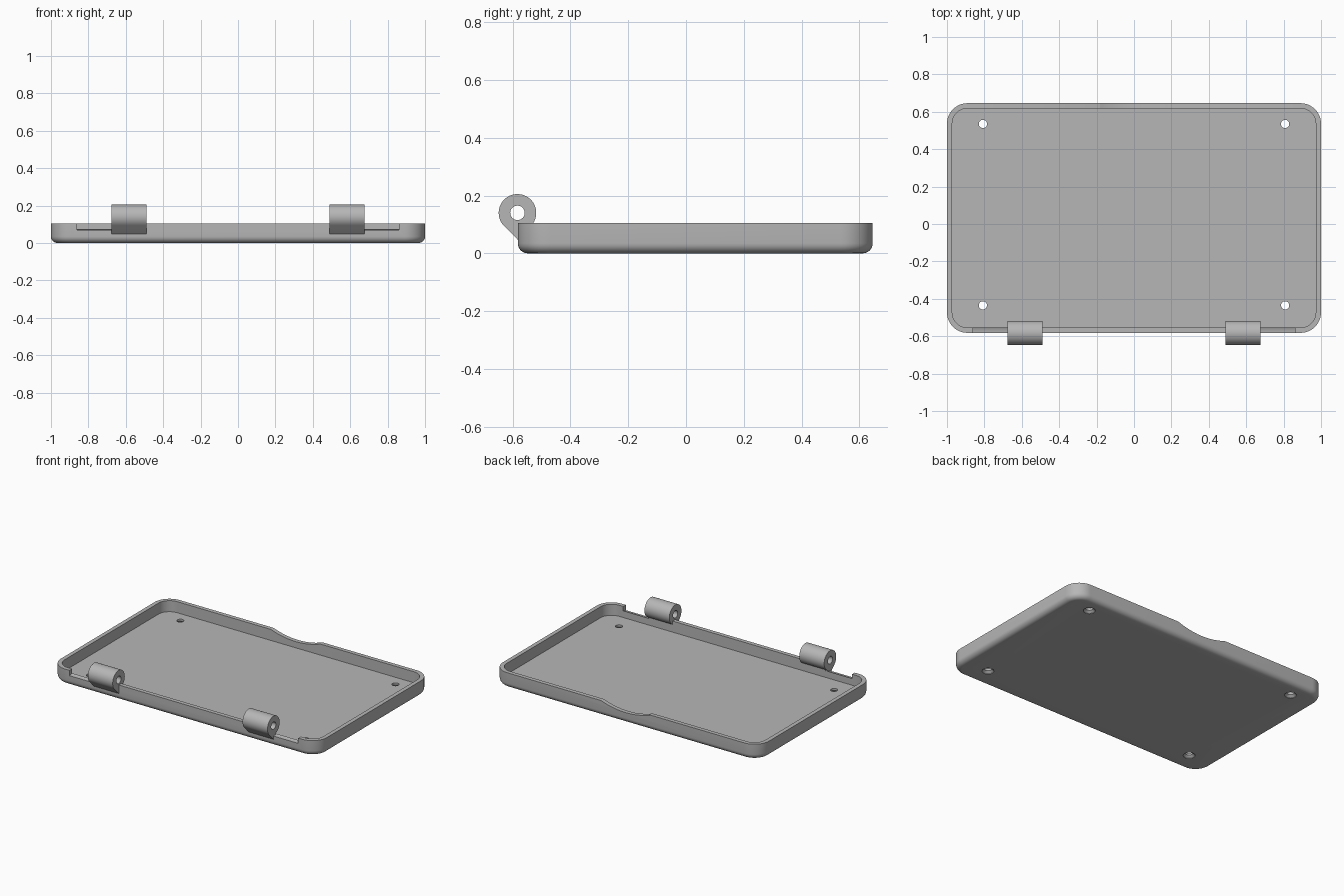
import bpy, bmesh
from math import pi, cos, sin, radians
from mathutils import Matrix, Vector

cube = bpy.data.objects.get("Cube")
if cube:
    bpy.data.objects.remove(cube, do_unlink=True)

GREY = (0.47, 0.47, 0.47, 1.0)
mat = bpy.data.materials.new("plain grey")
mat.use_nodes = True
mat.diffuse_color = GREY
mat.node_tree.nodes["Principled BSDF"].inputs["Base Color"].default_value = GREY

CENTRE_Y = 0.032
HALF_X, HALF_Y, RADIUS = 1.0, 0.614, 0.11
RIM, FLOOR, WALL, FILLET = 0.105, 0.03, 0.028, 0.035
PIN_Y, PIN_Z = -0.583, 0.14


def loft(name, rings):
    """Skin a stack of equal-length point loops and cap both ends."""
    bm = bmesh.new()
    loops = [[bm.verts.new(p) for p in ring] for ring in rings]
    n = len(loops[0])
    for a, b in zip(loops, loops[1:]):
        for i in range(n):
            j = (i + 1) % n
            bm.faces.new((a[i], a[j], b[j], b[i]))
    bm.faces.new(loops[0][::-1])
    bm.faces.new(loops[-1])
    bmesh.ops.recalc_face_normals(bm, faces=bm.faces)
    mesh = bpy.data.meshes.new(name)
    bm.to_mesh(mesh)
    bm.free()
    mesh.materials.append(mat)
    ob = bpy.data.objects.new(name, mesh)
    bpy.context.collection.objects.link(ob)
    return ob


def activate(ob):
    bpy.ops.object.select_all(action='DESELECT')
    ob.select_set(True)
    bpy.context.view_layer.objects.active = ob


def cut(ob, cutter):
    """Subtract a cutter and throw it away."""
    mod = ob.modifiers.new("cut", 'BOOLEAN')
    mod.operation, mod.solver, mod.object = 'DIFFERENCE', 'EXACT', cutter
    activate(ob)
    bpy.ops.object.modifier_apply(modifier=mod.name)
    bpy.data.objects.remove(cutter, do_unlink=True)


def smooth(ob):
    activate(ob)
    bpy.ops.object.shade_smooth_by_angle(angle=radians(32))


def tray_ring(inset, z, steps=12):
    """Rounded rectangle, moved inward by inset."""
    r = RADIUS - inset
    pts = []
    for k, (sx, sy) in enumerate(((1, 1), (-1, 1), (-1, -1), (1, -1))):
        for i in range(steps + 1):
            a = (k + i / steps) * pi / 2
            pts.append((sx * (HALF_X - RADIUS) + r * cos(a),
                        CENTRE_Y + sy * (HALF_Y - RADIUS) + r * sin(a), z))
    return pts


def disc(r, z, n=32):
    return [(r * cos(2 * pi * i / n), r * sin(2 * pi * i / n), z) for i in range(n)]


def rod_x(name, r, x0, x1, y, z, n=48):
    return loft(name, [[(x, y + r * cos(2 * pi * i / n), z + r * sin(2 * pi * i / n))
                        for i in range(n)] for x in (x0, x1)])


# Tray shell: filleted outside, then over the rim and down to the floor
steps = 6
rings = []
for i in range(steps + 1):
    a = i / steps * pi / 2
    rings.append(tray_ring(FILLET * (1 - sin(a)), FILLET * (1 - cos(a))))
rings += [tray_ring(0, RIM), tray_ring(WALL, RIM), tray_ring(WALL, FLOOR)]
tray = loft("tray", rings)

# Countersunk screw holes
for x in (-0.808, 0.808):
    for y in (-0.435, 0.535):
        hole = loft("hole_cutter", [disc(0.037, -0.02), disc(0.037, 0.003),
                                    disc(0.022, 0.016), disc(0.022, 0.06)])
        hole.location = (x, y, 0)
        cut(tray, hole)

# Clearance scoops for the mating hinge barrels
for x0, x1 in ((-0.86, -0.66), (0.66, 0.86)):
    cut(tray, rod_x("scoop_cutter", 0.071, x0, x1, PIN_Y, PIN_Z))

# Shallow finger dip in the back rim
dip, half = 0.033, 0.185
big = (half ** 2 + dip ** 2) / (2 * dip)
dip_cutter = loft("dip_cutter", [disc(big, -0.1, 128), disc(big, 0.1, 128)])
dip_cutter.matrix_world = (Matrix.Translation((0, CENTRE_Y + HALF_Y, RIM - dip + big))
                           @ Matrix.Rotation(pi / 2, 4, 'X'))
cut(tray, dip_cutter)
smooth(tray)

# Hinge knuckles: barrel with a sloped leg running into the front wall
for side, x0, x1 in (("right", -0.675, -0.488), ("left", 0.488, 0.675)):
    outline = []
    for i in range(41):
        a = radians(-69 + 294 * i / 40)
        outline.append((PIN_Y + 0.065 * cos(a), PIN_Z + 0.065 * sin(a)))
    outline += [(-0.58, 0.045), (-0.56, 0.045)]
    knuckle = loft(side + "_hinge_knuckle", [[(x, y, z) for y, z in outline] for x in (x0, x1)])
    cut(knuckle, rod_x("pin_cutter", 0.025, x0 - 0.05, x1 + 0.05, PIN_Y, PIN_Z, 32))
    smooth(knuckle)
